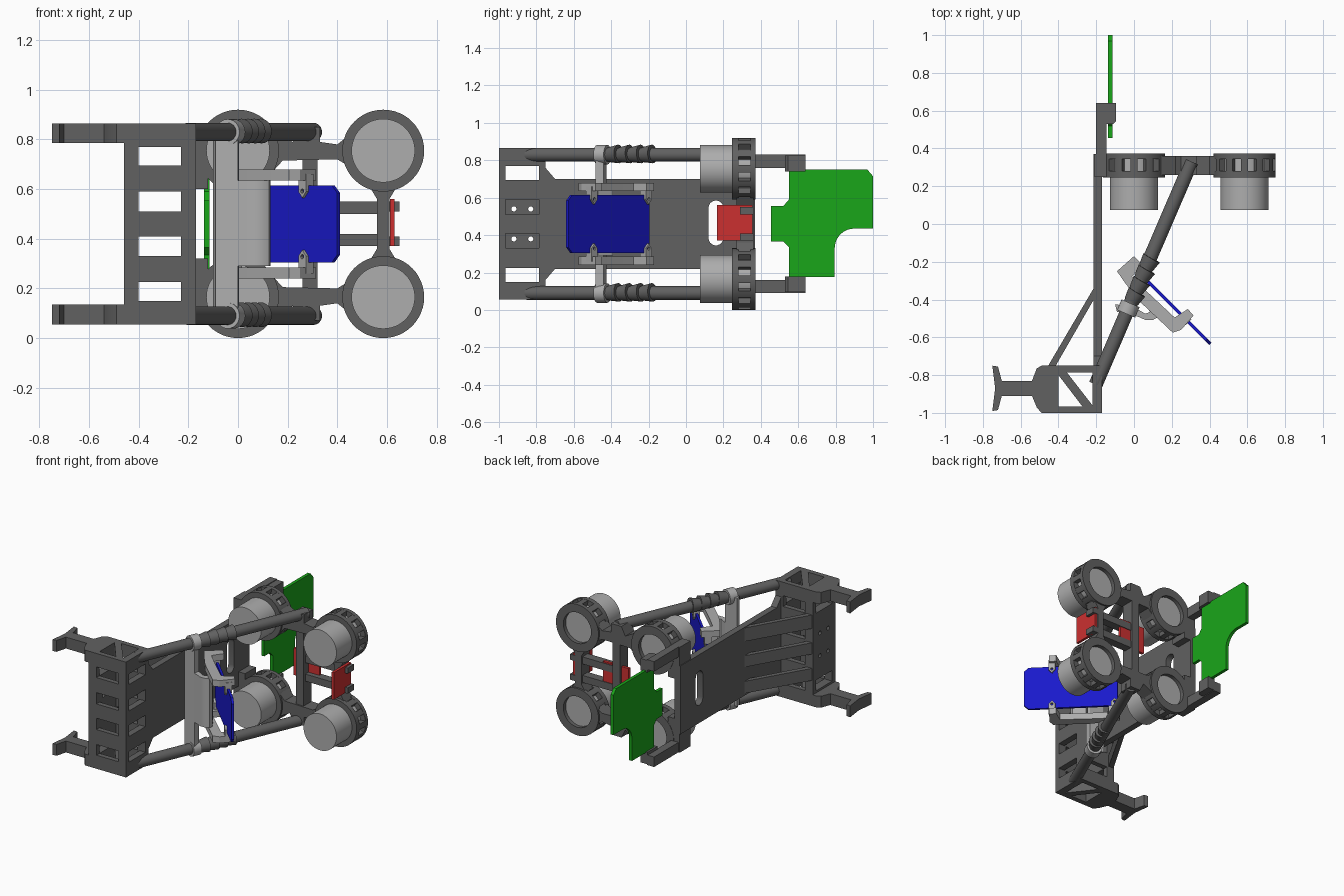
import bpy, bmesh
from math import sin, cos, pi
from mathutils import Vector, Matrix

if "Cube" in bpy.data.objects:
    bpy.data.objects.remove(bpy.data.objects["Cube"])

def material(name, rgb):
    m = bpy.data.materials.new(name)
    m.diffuse_color = (*rgb, 1)
    m.use_nodes = True
    m.node_tree.nodes["Principled BSDF"].inputs["Base Color"].default_value = m.diffuse_color
    return m

DARK = material("dark_grey", (.12, .12, .12))
LIGHT = material("light_grey", (.42, .42, .42))
BLUE = material("blue", (.01, .01, .6))
GREEN = material("green", (.01, .38, .01))
RED = material("red", (.6, .03, .03))

# Profile frames: directions of profile u, profile v and extrusion
FX = ((0, 1, 0), (0, 0, 1), (1, 0, 0))
FY = ((1, 0, 0), (0, 0, 1), (0, 1, 0))
FZ = ((1, 0, 0), (0, 1, 0), (0, 0, 1))
R = .7071
FD = ((R, -R, 0), (0, 0, 1), (R, R, 0))

def finish(name, bm, mat):
    bmesh.ops.remove_doubles(bm, verts=bm.verts, dist=1e-5)
    bmesh.ops.recalc_face_normals(bm, faces=bm.faces)
    me = bpy.data.meshes.new(name)
    bm.to_mesh(me)
    bm.free()
    me.materials.append(mat)
    ob = bpy.data.objects.new(name, me)
    bpy.context.collection.objects.link(ob)
    return ob

def prism(name, frame, a, b, loops, mat=DARK, origin=(0, 0, 0)):
    """Extrude an outline (first loop) with holes (other loops) from a to b."""
    a, b = min(a, b), max(a, b)
    cu = bpy.data.curves.new(name, 'CURVE')
    cu.dimensions, cu.fill_mode, cu.extrude = '2D', 'BOTH', (b - a) / 2
    for loop in loops:
        sp = cu.splines.new('POLY')
        sp.points.add(len(loop) - 1)
        for p, (u, v) in zip(sp.points, loop):
            p.co = (u, v, 0, 1)
        sp.use_cyclic_u = True
    tmp = bpy.data.objects.new(name + "_profile", cu)
    bpy.context.collection.objects.link(tmp)
    dg = bpy.context.evaluated_depsgraph_get()
    me = bpy.data.meshes.new_from_object(tmp.evaluated_get(dg))
    bpy.data.objects.remove(tmp)
    bm = bmesh.new()
    bm.from_mesh(me)
    U, V, W = map(Vector, frame)
    for v in bm.verts:
        v.co = Vector(origin) + U * v.co.x + V * v.co.y + W * (v.co.z + (a + b) / 2)
    return finish(name, bm, mat)

def rect(u0, v0, u1, v1):
    return [(u0, v0), (u1, v0), (u1, v1), (u0, v1)]

def arc(cx, cy, r, a0=0, a1=2 * pi, n=40, closed=True):
    k = n if closed else n - 1
    return [(cx + r * cos(a0 + (a1 - a0) * i / k), cy + r * sin(a0 + (a1 - a0) * i / k)) for i in range(n)]

def box(name, x0, x1, y0, y1, z0, z1, mat=DARK):
    return prism(name, FZ, z0, z1, [rect(x0, y0, x1, y1)], mat)

def rod(name, p, q, r1, r2=None, mat=DARK, n=24):
    p, q = Vector(p), Vector(q)
    bm = bmesh.new()
    m = Matrix.Translation((p + q) / 2) @ (q - p).to_track_quat('Z', 'Y').to_matrix().to_4x4()
    bmesh.ops.create_cone(bm, cap_ends=True, segments=n, radius1=r1, radius2=r2 or r1,
                          depth=(q - p).length, matrix=m)
    return finish(name, bm, mat)

# Nose box: windowed walls
WIN = [(.15, .225), (.33, .41), (.51, .59), (.695, .77)]
wins = [rect(-.40, a, -.23, b) for a, b in WIN]
wall = [(-.46, .055), (-.20, .055), (-.17, .085), (-.17, .835), (-.20, .865), (-.46, .865)]
prism("nose_front_wall", FY, -1, -.965, [wall] + wins)
prism("nose_back_wall", FY, -.785, -.75, [wall] + wins)
bolts = [arc(y, z, .014, n=12) for y in (-.92, -.83) for z in (.38, .54)]
prism("nose_left_wall", FX, -.46, -.40,
      [rect(-1, .055, -.75, .865), rect(-.965, .15, -.785, .225), rect(-.965, .695, -.785, .77)] + bolts)

# Long spine plate with side windows and rounded slot
slot = arc(.16, .545, .04, 0, pi, 10, False) + arc(.16, .385, .04, pi, 2 * pi, 10, False)
spine = [(-1, .055), (-.77, .055), (-.76, .15), (-.70, .22), (.37, .22),
         (.37, .70), (-.70, .70), (-.76, .77), (-.77, .865), (-1, .865)]
prism("spine_plate", FX, -.215, -.17,
      [spine] + [rect(-.965, a, -.785, b) for a, b in WIN] + [slot])

# Diagonal braces from spine to nose box
for i, (a, b) in enumerate([(.235, .32), (.42, .50), (.60, .695)]):
    prism(f"spine_brace_{i}", FZ, a, b, [[(-.46, -.76), (-.42, -.76), (-.19, -.36), (-.19, -.30)]])

def tube_at(y, z):
    return Vector((-.19 + .43 * (y + .82), y, z))

shelf = [(-.17, -1), (-.49, -1), (-.515, -.97), (-.54, -.91), (-.70, -.91), (-.72, -.985),
         (-.75, -.99), (-.735, -.87), (-.75, -.75), (-.72, -.755), (-.70, -.83), (-.54, -.83),
         (-.515, -.765), (-.49, -.75), (-.17, -.75)]
bracket = [(-.09, -.25), (-.045, -.315), (.03, -.41), (.205, -.575), (.25, -.56), (.315, -.485),
           (.285, -.45), (.215, -.495), (.06, -.35), (-.01, -.28), (.04, -.21), (0, -.17)]

# Parts repeated at top and bottom
for side, Z in (("top", lambda z: z), ("bottom", lambda z: .92 - z)):
    # nose shelf with diagonal and T-shaped arm
    prism(f"{side}_nose_shelf", FZ, Z(.785), Z(.865),
          [shelf, [(-.40, -.80), (-.40, -.97), (-.27, -.97)], [(-.36, -.78), (-.22, -.78), (-.22, -.96)]])
    # slanted side tube, clamp and ridged grips
    zt = Z(.83)
    rod(f"{side}_tube", tube_at(-.85, zt), tube_at(.33, zt), .037)
    rod(f"{side}_tube_clamp", tube_at(-.475, zt), tube_at(-.42, zt), .052, mat=LIGHT)
    for i, y in enumerate((-.41, -.35, -.29, -.23)):
        rod(f"{side}_grip_{i}", tube_at(y, zt), tube_at(y + .05, zt) + Vector((.008, 0, .004)), .040, .050)
    # rear bar and hook holding the green panel
    box(f"{side}_tail_bar", -.20, -.145, .25, .64, Z(.76), Z(.83))
    prism(f"{side}_tail_hook", FZ, Z(.74), Z(.825),
          [[(-.15, .53), (-.11, .53), (-.095, .545), (-.095, .64), (-.15, .64)]])
    box(f"{side}_spine_end_block", -.21, -.12, .25, .37, Z(.60), Z(.83))
    # motors with windowed ring housings
    for pos, cx in (("left", 0), ("right", .585)):
        cz = Z(.755)
        n = f"{side}_{pos}"
        rod(f"{n}_motor", (cx, .075, cz), (cx, .345, cz), .128, mat=LIGHT, n=48)
        prism(f"{n}_ring_front", FY, .247, .28, [arc(cx, cz, .165, n=48), arc(cx, cz, .127, n=48)])
        prism(f"{n}_ring_back", FY, .345, .372, [arc(cx, cz, .165, n=48), arc(cx, cz, .108, n=48)])
        for i in range(12):
            t = 2 * pi * i / 12
            prism(f"{n}_ring_post_{i}", FY, .275, .35,
                  [arc(cx, cz, .164, t - .12, t + .12, 5, False) + arc(cx, cz, .126, t + .12, t - .12, 5, False)])
    # rear frame arms joining the rings
    prism(f"{side}_ring_link", FY, .26, .36,
          [[(.13, Z(.66)), (.18, Z(.715)), (.40, Z(.72)), (.45, Z(.69)), (.45, Z(.82)),
            (.40, Z(.78)), (.33, Z(.79)), (.33, Z(.85)), (.25, Z(.85)), (.22, Z(.79)), (.13, Z(.84))]])
    box(f"{side}_middle_bar", .26, .61, .29, .35, Z(.50), Z(.55))
    # red board clips
    box(f"{side}_red_clip", .60, .65, .29, .36, Z(.51), Z(.55))
    # light bracket arm and tabs gripping the blue panel
    prism(f"{side}_bracket_arm", FZ, Z(.635), Z(.68), [bracket], LIGHT)
    for i, s in enumerate((.02, .43)):
        prism(f"{side}_bracket_tab_{i}", FD, -.022, .022,
              [[(s - .022, Z(.66)), (s - .022, Z(.59)), (s, Z(.565)), (s + .022, Z(.59)), (s + .022, Z(.66))],
               arc(s, Z(.592), .009, n=10)], LIGHT, (-.03, -.20, 0))

# Vertical columns of the rear frame
prism("rear_right_column", FY, .27, .36,
      [[(.53, .31), (.56, .36), (.56, .56), (.53, .61), (.64, .61), (.61, .56), (.61, .36), (.64, .31)]])
box("rear_middle_column", .26, .32, .27, .36, .18, .74)

# Light crossbar and curved hook carrying the bracket
prism("crossbar", FZ, .08, .84, [[(-.10, -.425), (-.09, -.465), (0, -.485), (.005, -.44)]], LIGHT)
prism("crossbar_hook", FZ, .29, .635,
      [[(-.02, -.48), (.02, -.49), (.06, -.508), (.10, -.508), (.125, -.495), (.13, -.47), (.08, -.39),
        (.045, -.415), (.085, -.465), (.06, -.475), (0, -.44)]], LIGHT)

# Coloured panels
prism("blue_panel", FD, -.008, .008,
      [[(0, .305), (.585, .305), (.615, .335), (.615, .585), (.585, .615), (0, .615)]], BLUE, (-.03, -.20, 0))
curve = arc(.90, .33, .105, pi / 2, pi, 10, False)
prism("green_panel", FX, -.137, -.115,
      [[(.55, .75), (.97, .75), (1, .715), (1, .435)] + curve +
       [(.795, .175), (.55, .175), (.55, .335), (.52, .365), (.455, .365), (.455, .555),
        (.52, .555), (.55, .59)]], GREEN)
box("red_side_board", .612, .63, .165, .355, .37, .56, RED)
box("red_rear_board", .205, .405, .325, .345, .37, .56, RED)

# Smooth round parts, keep edges sharp
bpy.ops.object.select_all(action='SELECT')
bpy.context.view_layer.objects.active = bpy.context.scene.objects[0]
bpy.ops.object.shade_smooth_by_angle(angle=.5)
